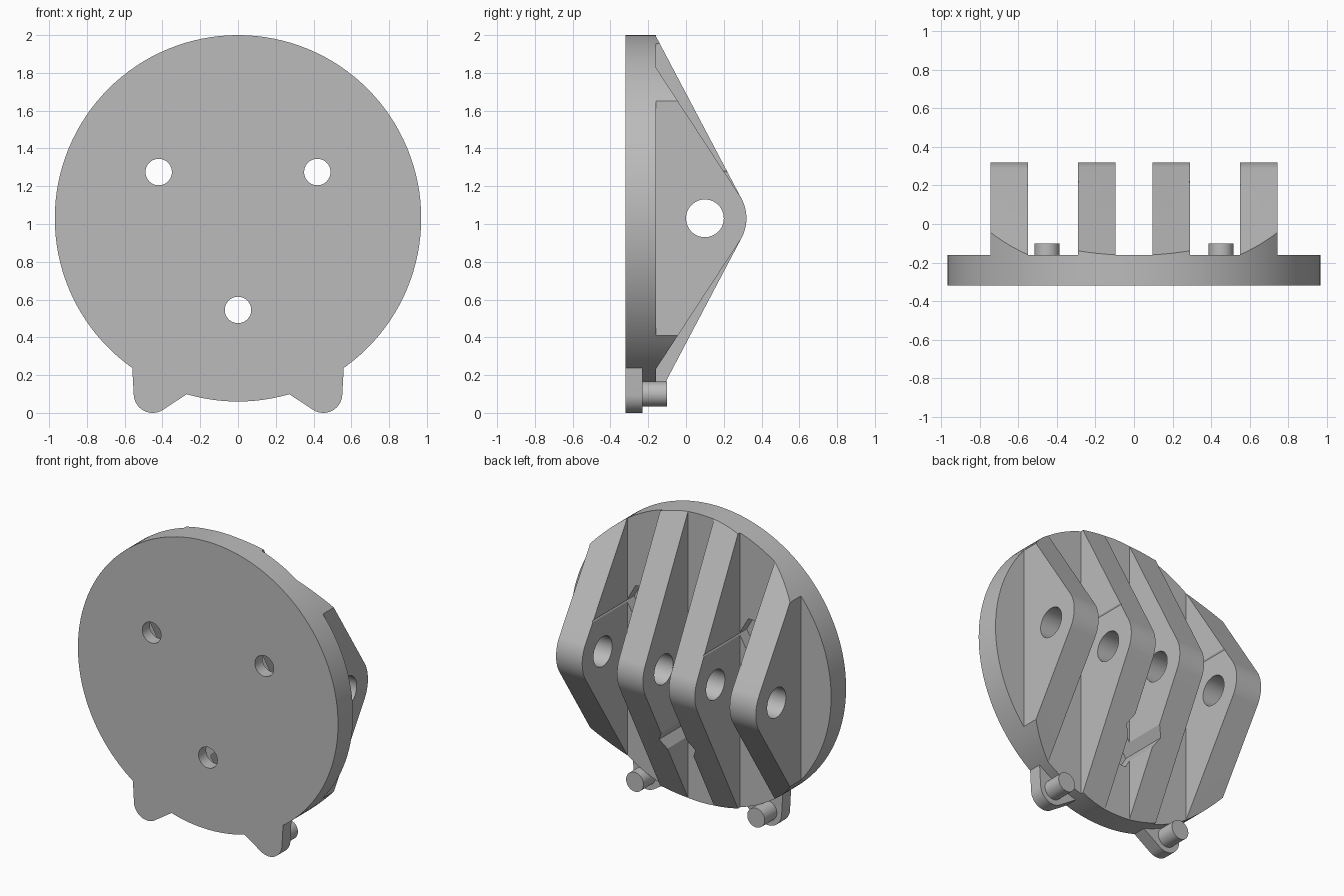
import bpy, bmesh, math
from mathutils import Vector

if "Cube" in bpy.data.objects:
    bpy.data.objects.remove(bpy.data.objects["Cube"], do_unlink=True)

FRONT, BACK, TIP = -0.32, -0.16, 0.32     # depths along y
CZ, R = 1.03, 0.97                        # disc centre height and radius
EYE_Y, EYE_R = 0.1, 0.1                   # cross hole through the fins
SCREWS = [(-0.42, 1.275), (0.42, 1.275), (0, 0.545)]

grey = bpy.data.materials.new("plain grey")
grey.use_nodes = True
grey.diffuse_color = (0.5, 0.5, 0.5, 1)
grey.node_tree.nodes["Principled BSDF"].inputs["Base Color"].default_value = (0.5, 0.5, 0.5, 1)


def prism(name, points, axis, a, b):
    """Extrude a 2D outline: (x, z) along y, or (y, z) along x."""
    def place(p, t):
        return (p[0], t, p[1]) if axis == "y" else (t, p[0], p[1])
    bm = bmesh.new()
    low = [bm.verts.new(place(p, a)) for p in points]
    high = [bm.verts.new(place(p, b)) for p in points]
    bm.faces.new(low)
    bm.faces.new(high)
    n = len(points)
    for i in range(n):
        j = (i + 1) % n
        bm.faces.new((low[i], low[j], high[j], high[i]))
    bmesh.ops.recalc_face_normals(bm, faces=bm.faces)
    mesh = bpy.data.meshes.new(name)
    bm.to_mesh(mesh)
    bm.free()
    mesh.materials.append(grey)
    obj = bpy.data.objects.new(name, mesh)
    bpy.context.collection.objects.link(obj)
    return obj


def arc(cx, cy, r, start, end, n):
    return [(cx + r * math.cos(start + (end - start) * i / n),
             cy + r * math.sin(start + (end - start) * i / n)) for i in range(n + 1)]


def ring(cx, cy, r, n):
    return arc(cx, cy, r, 0, math.tau, n)[:-1]


def cut(obj, tool, operation="DIFFERENCE"):
    mod = obj.modifiers.new("cut", "BOOLEAN")
    mod.operation, mod.object, mod.solver = operation, tool, "EXACT"
    bpy.context.view_layer.objects.active = obj
    bpy.ops.object.modifier_apply(modifier=mod.name)


# Helper solids for cutting
envelope = prism("envelope_cutter", ring(0, CZ, R, 128), "y", -1, 1)
eye = prism("eye_cutter", ring(EYE_Y, CZ, EYE_R, 48), "x", -1, 1)
bores = [prism("bore_cutter", ring(x, z, 0.07, 40), "y", -1, 1) for x, z in SCREWS]
pockets = [prism("nut_pocket_cutter", ring(x, z, 0.135, 6), "y", -0.24, 1) for x, z in SCREWS]
cutters = [envelope, eye] + bores + pockets

# Round plate with two foot lugs
plate = prism("round_plate", ring(0, CZ, R, 128), "y", FRONT, BACK)
parts = [plate]
for side, label in ((1, "left"), (-1, "right")):
    outline = [(0.27, 0.1)] + arc(0.452, 0.1, 0.1, math.radians(-123), math.radians(-4), 20)
    outline += [(0.56, 0.24), (0.4, 0.4)]
    lug = prism("lug", [(side * x, z) for x, z in outline], "y", FRONT, -0.23)
    cut(plate, lug, "UNION")
    bpy.data.objects.remove(lug, do_unlink=True)
    parts.append(prism(label + "_peg", ring(side * 0.452, 0.1, 0.065, 40), "y", -0.24, -0.1))
for tool in bores + pockets:
    cut(plate, tool)

# Four fins with rounded tips, trimmed to the disc outline
for side, label in ((1, "left"), (-1, "right")):
    for inner, outer, where in ((0.097, 0.29, "inner"), (0.55, 0.745, "outer")):
        half = math.sqrt(R * R - inner * inner)
        reach = Vector((BACK - EYE_Y, half))
        tip_r = TIP - EYE_Y
        tangent = math.atan2(reach.y, reach.x) - math.acos(tip_r / reach.length)
        profile = [(BACK, CZ + half), (BACK, CZ - half)]
        profile += arc(EYE_Y, CZ, tip_r, -tangent, tangent, 20)
        fin = prism(f"{label}_{where}_fin", profile, "x", side * inner, side * outer)
        cut(fin, envelope, "INTERSECT")
        for tool in [eye] + pockets:
            cut(fin, tool)
        parts.append(fin)

for tool in cutters:
    bpy.data.objects.remove(tool, do_unlink=True)

# Smooth the round walls and keep the edges crisp
bpy.ops.object.select_all(action="DESELECT")
for obj in parts:
    obj.select_set(True)
bpy.context.view_layer.objects.active = plate
bpy.ops.object.shade_smooth_by_angle(angle=math.radians(20))
